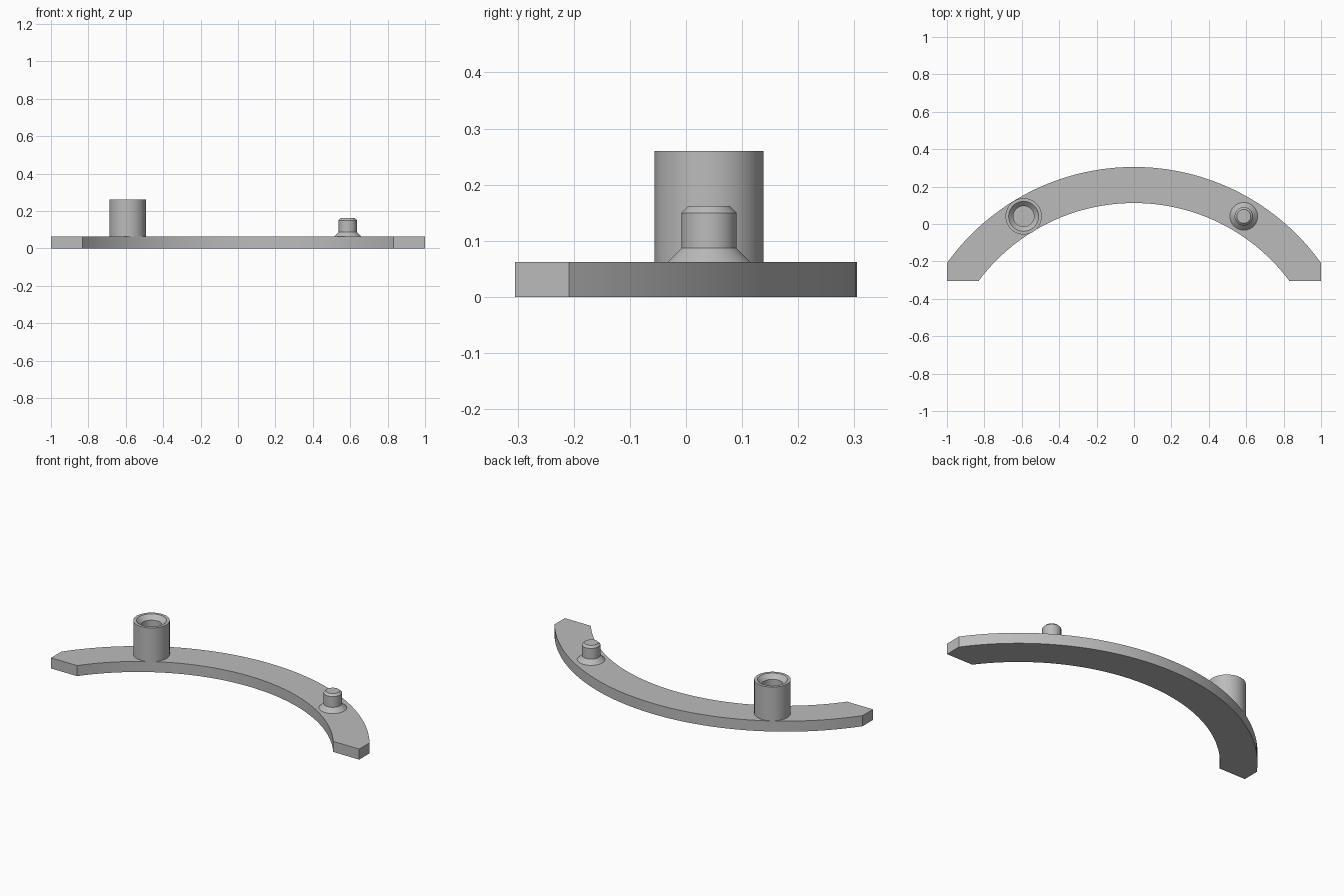
import bpy, bmesh, math

cube = bpy.data.objects.get("Cube")
if cube:
    bpy.data.objects.remove(cube, do_unlink=True)

grey = bpy.data.materials.new("plain_grey")
grey.use_nodes = True
grey.diffuse_color = (0.5, 0.5, 0.5, 1)
grey.node_tree.nodes["Principled BSDF"].inputs["Base Color"].default_value = (0.5, 0.5, 0.5, 1)

THICK = 0.062                    # plate thickness
CENTRE_Y = -0.925                # centre of the arc
OUTER, INNER = 1.23, 1.037
HALF_WIDTH, FRONT_Y = 1.0, -0.305


def finish(name, bm, location=(0, 0, 0)):
    bmesh.ops.recalc_face_normals(bm, faces=bm.faces)
    mesh = bpy.data.meshes.new(name)
    bm.to_mesh(mesh)
    bm.free()
    obj = bpy.data.objects.new(name, mesh)
    obj.location = location
    mesh.materials.append(grey)
    bpy.context.collection.objects.link(obj)
    bpy.ops.object.select_all(action="DESELECT")
    obj.select_set(True)
    bpy.context.view_layer.objects.active = obj
    bpy.ops.object.shade_smooth_by_angle(angle=math.radians(25))
    return obj


def lathe(name, profile, location, sides=64):
    """Solid of revolution from (radius, height) points, closed on the axis."""
    bm = bmesh.new()
    rings = []
    for r, z in profile:
        rings.append([bm.verts.new((r * math.cos(a), r * math.sin(a), z))
                      for a in (math.tau * i / sides for i in range(sides))])
    for low, high in zip(rings, rings[1:]):
        for i in range(sides):
            j = (i + 1) % sides
            bm.faces.new((low[i], low[j], high[j], high[i]))
    bm.faces.new(rings[0])
    bm.faces.new(rings[-1])
    return finish(name, bm, location)


def arc(radius, limit, steps=64):
    """Arc points from right to left, symmetric about x = 0."""
    angles = [limit * (1 - 2 * i / steps) for i in range(steps + 1)]
    return [(radius * math.sin(a), CENTRE_Y + radius * math.cos(a)) for a in angles]


# Curved plate with trimmed ends
outer = arc(OUTER, math.asin(HALF_WIDTH / OUTER))
inner = arc(INNER, math.acos((FRONT_Y - CENTRE_Y) / INNER))
outline = outer + [(-HALF_WIDTH, FRONT_Y)] + inner[::-1] + [(HALF_WIDTH, FRONT_Y)]
bm = bmesh.new()
base = bm.faces.new([bm.verts.new((x, y, 0)) for x, y in outline])
top = bmesh.ops.extrude_face_region(bm, geom=[base])
bmesh.ops.translate(bm, vec=(0, 0, THICK),
                    verts=[v for v in top["geom"] if isinstance(v, bmesh.types.BMVert)])
finish("curved_plate", bm)

# Hollow boss with a countersunk bore
lathe("socket_boss",
      [(0.097, 0), (0.097, 0.198), (0.08, 0.198), (0.055, 0.173), (0.055, 0.09)],
      (-0.59, 0.041, THICK))

# Locating pin with flared foot and chamfered tip
lathe("locating_pin",
      [(0.074, 0), (0.049, 0.025), (0.049, 0.088), (0.037, 0.1)],
      (0.587, 0.041, THICK))
